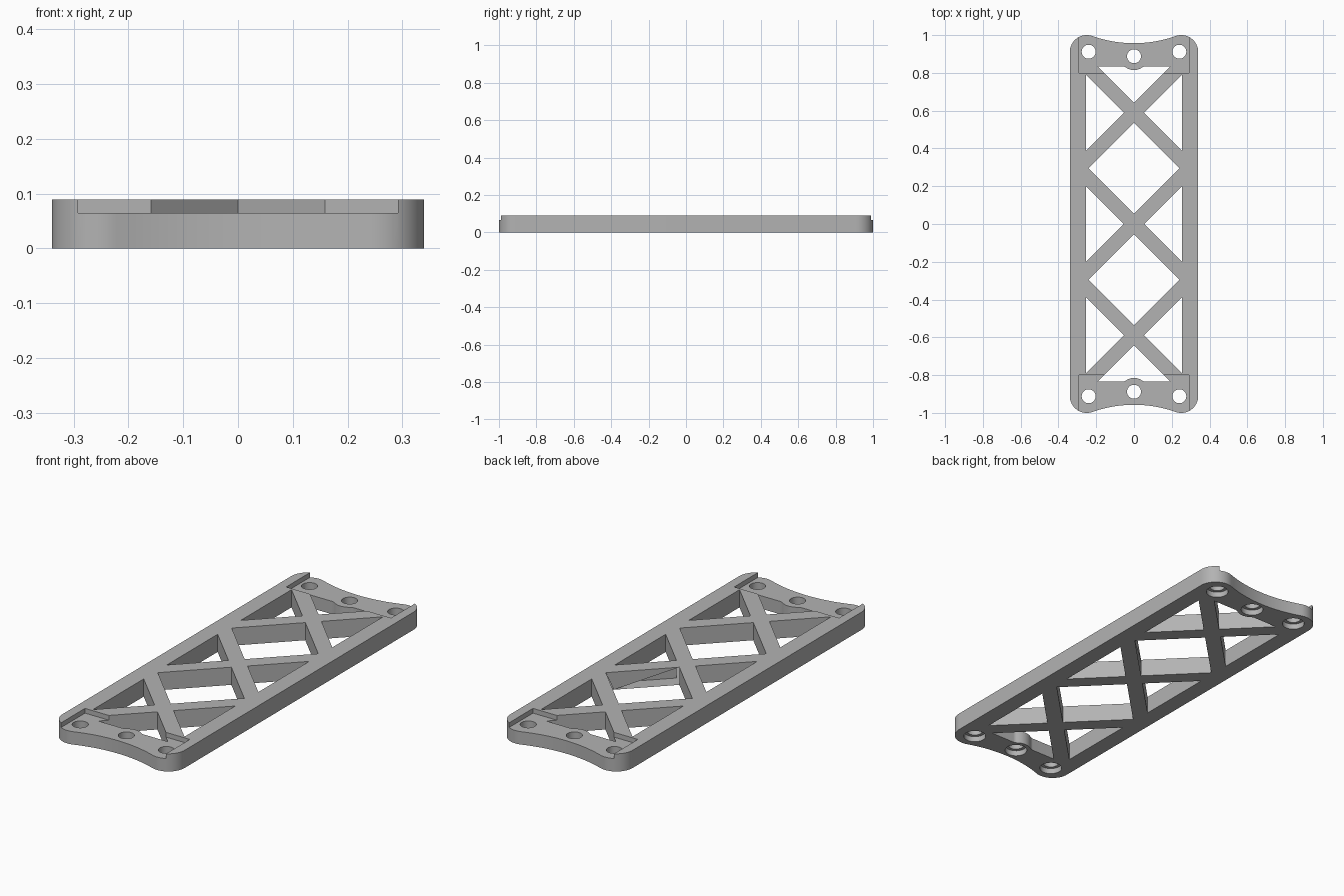
import bpy
import bmesh
from math import cos, sin, pi, atan2, hypot

cube = bpy.data.objects.get("Cube")
if cube:
    bpy.data.objects.remove(cube, do_unlink=True)

# Main dimensions
HEIGHT, FLOOR = 0.089, 0.065          # full height, recessed end height
HALF_W, CORNER = 0.34, 0.09           # half width, corner radius
RAIL, BAR = 0.255, 0.053              # rail inner face, half bar size along an axis
CROSS = 0.588                         # spacing of the bracing crosses
END_BAR = 0.835                       # inner edge of the end plates
BOSS_Y, BOSS_R = 0.888, 0.073
HOLES = [(-0.24, 0.912), (0, BOSS_Y), (0.24, 0.912)]
HOLE_R, BORE_R, BORE_DEPTH = 0.037, 0.053, 0.028

grey = bpy.data.materials.new("plain grey")
grey.use_nodes = True
colour = (0.45, 0.45, 0.45, 1)
grey.diffuse_color = colour
grey.node_tree.nodes["Principled BSDF"].inputs["Base Color"].default_value = colour


def arc(cx, cy, r, start, end, steps):
    return [(cx + r * cos(start + (end - start) * i / steps),
             cy + r * sin(start + (end - start) * i / steps)) for i in range(steps + 1)]


def prisms(name, outlines, z0, z1):
    """Extrude closed outlines into one object."""
    bm = bmesh.new()
    for pts in outlines:
        face = bm.faces.new([bm.verts.new((x, y, z0)) for x, y in pts])
        grown = bmesh.ops.extrude_face_region(bm, geom=[face])["geom"]
        for v in grown:
            if isinstance(v, bmesh.types.BMVert):
                v.co.z = z1
    bmesh.ops.recalc_face_normals(bm, faces=bm.faces[:])
    mesh = bpy.data.meshes.new(name)
    bm.to_mesh(mesh)
    bm.free()
    mesh.materials.append(grey)
    obj = bpy.data.objects.new(name, mesh)
    bpy.context.collection.objects.link(obj)
    return obj


def both_ends(outlines):
    return outlines + [[(x, -y) for x, y in pts] for pts in outlines]


# Outer outline: rounded corners joined by a shallow concave arc at each end
cx, cy, dip = HALF_W - CORNER, 1 - CORNER, 0.957
gap = dip - cy
sweep_r = (cx**2 + gap**2 - CORNER**2) / (2 * (CORNER - gap))
tangent = atan2(dip + sweep_r - cy, -cx)
end_right = arc(cx, cy, CORNER, 0, tangent, 16)
end_sweep = arc(0, dip + sweep_r, sweep_r, tangent - pi, -tangent, 20)[1:-1]
end_left = [(-x, y) for x, y in reversed(end_right)]
top_end = end_right + end_sweep + end_left
outline = top_end + [(-x, -y) for x, y in top_end]
frame = prisms("truss_plate", [outline], 0, HEIGHT)

# Openings between the bracing bars
openings = []
for y in (-CROSS, 0, CROSS):
    for s in (-1, 1):
        half = RAIL - BAR
        openings.append([(s * BAR, y), (s * RAIL, y - half), (s * RAIL, y + half)])
tip = CROSS / 2 - BAR
openings += both_ends([[(tip, CROSS / 2), (0, CROSS / 2 + tip),
                        (-tip, CROSS / 2), (0, CROSS / 2 - tip)]])

# End triangles, notched around the middle screw boss with small fillets
FILLET = 0.03
fy = END_BAR - FILLET
fx = (((BOSS_R + FILLET)**2 - (BOSS_Y - fy)**2)) ** 0.5
a = atan2(BOSS_Y - fy, -fx)
fillet = arc(fx, fy, FILLET, pi / 2, a, 5)
boss = arc(0, BOSS_Y, BOSS_R, a - pi, -a, 12)[1:-1]
apex = CROSS + BAR
edge = END_BAR - apex
triangle = [(0, apex), (edge, END_BAR)] + fillet + boss
triangle += [(-x, y) for x, y in reversed(fillet)] + [(-edge, END_BAR)]
openings += both_ends([triangle])

# Screw holes, counterbores underneath and shallow end recesses
circles = lambda r: both_ends([arc(x, y, r, 0, 2 * pi, 32)[:-1] for x, y in HOLES])
recess = [(-0.292, 0.8), (0.292, 0.8), (0.292, 1.1), (-0.292, 1.1)]
cutters = [
    prisms("opening_cutter", openings, -0.1, 0.2),
    prisms("recess_cutter", both_ends([recess]), FLOOR, 0.2),
    prisms("hole_cutter", circles(HOLE_R), -0.1, 0.2),
    prisms("counterbore_cutter", circles(BORE_R), -0.1, BORE_DEPTH),
]
for cutter in cutters:
    cutter.hide_render = True
    mod = frame.modifiers.new(cutter.name, "BOOLEAN")
    mod.operation, mod.solver, mod.object = "DIFFERENCE", "EXACT", cutter

# Bake the cuts and drop the cutters
graph = bpy.context.evaluated_depsgraph_get()
baked = bpy.data.meshes.new_from_object(frame.evaluated_get(graph))
frame.modifiers.clear()
frame.data = baked
for cutter in cutters:
    bpy.data.objects.remove(cutter, do_unlink=True)

bpy.context.view_layer.objects.active = frame
frame.select_set(True)
bpy.ops.object.shade_smooth_by_angle(angle=pi / 6)
